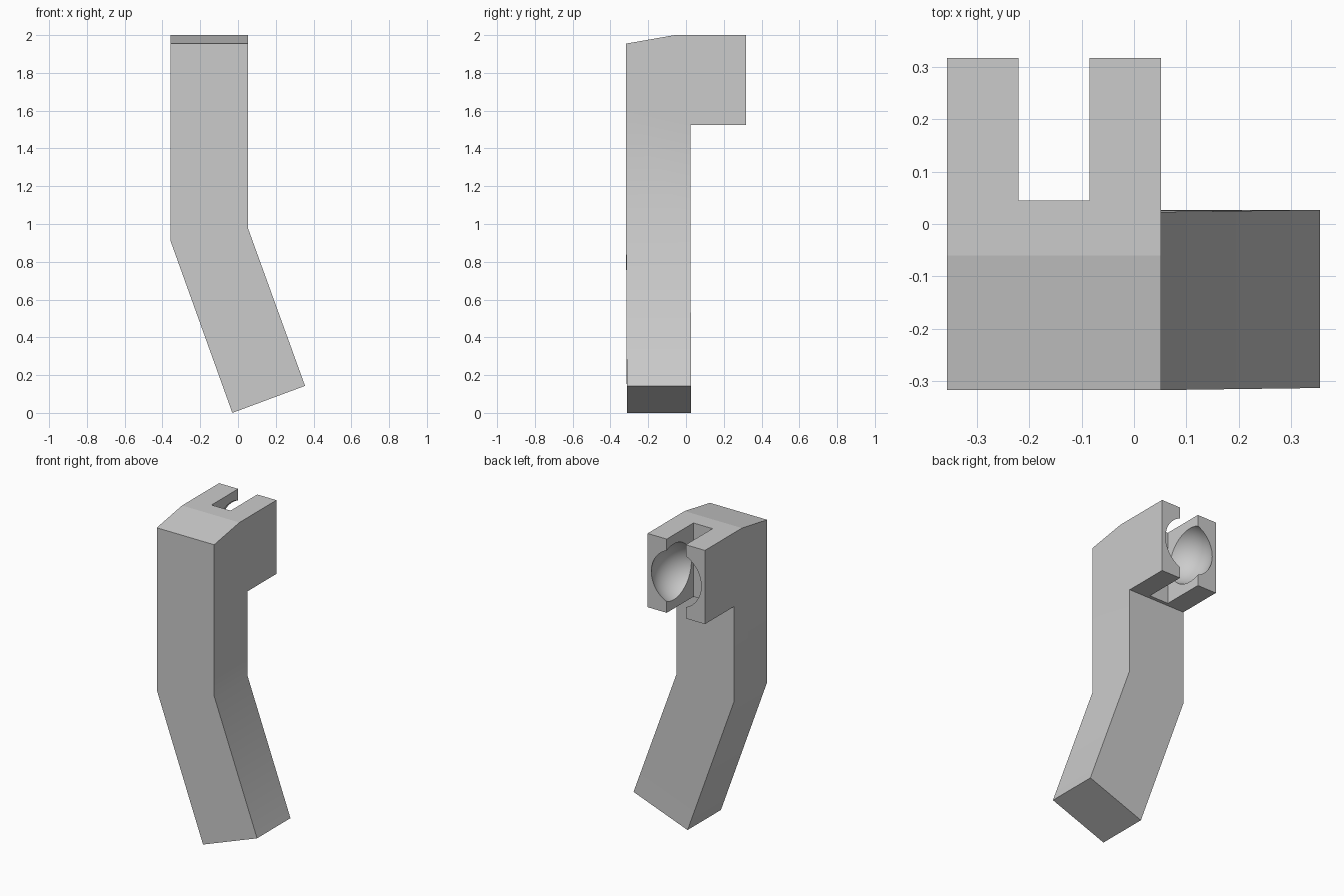
import bpy, bmesh, math

cube = bpy.data.objects.get("Cube")
if cube:
    bpy.data.objects.remove(cube, do_unlink=True)

grey = bpy.data.materials.new("plain grey")
grey.use_nodes = True
grey.diffuse_color = (0.6, 0.6, 0.6, 1)
grey.node_tree.nodes["Principled BSDF"].inputs["Base Color"].default_value = (0.6, 0.6, 0.6, 1)

X0, X1 = -0.357, 0.052          # head sides
FRONT, BACK, NECK = -0.317, 0.317, 0.023
MID = (X0 + X1) / 2


def loft(name, rings):
    """Closed solid through a list of equal-length point rings."""
    bm = bmesh.new()
    loops = [[bm.verts.new(p) for p in ring] for ring in rings]
    n = len(loops[0])
    for a, b in zip(loops, loops[1:]):
        for i in range(n):
            j = (i + 1) % n
            bm.faces.new((a[i], a[j], b[j], b[i]))
    bm.faces.new(loops[0][::-1])
    bm.faces.new(loops[-1])
    bmesh.ops.recalc_face_normals(bm, faces=bm.faces[:])
    mesh = bpy.data.meshes.new(name)
    bm.to_mesh(mesh)
    bm.free()
    mesh.materials.append(grey)
    obj = bpy.data.objects.new(name, mesh)
    bpy.context.collection.objects.link(obj)
    return obj


def boolean(target, tool, operation):
    mod = target.modifiers.new(operation, 'BOOLEAN')
    mod.operation, mod.object, mod.solver = operation, tool, 'EXACT'
    bpy.context.view_layer.objects.active = target
    bpy.ops.object.modifier_apply(modifier=mod.name)
    bpy.data.objects.remove(tool, do_unlink=True)


def ring(left, right, shift=0):
    """Rectangular arm section between two (x, z) edge points."""
    (xl, zl), (xr, zr) = left, right
    f, b = FRONT + shift, NECK + shift
    return [(xl, f, zl), (xr, f, zr), (xr, b, zr), (xl, b, zl)]


# Bent arm: lower end, bend, underside of the head
body = loft("bent_arm", [
    ring((-0.03, 0), (0.355, 0.143), 0.004),
    ring((X0, 0.91), (X1, 0.98)),
    ring((X0, 1.6), (X1, 1.6)),
])

# Head block with sloping front top
profile = [(FRONT, 1.6), (FRONT, 1.955), (-0.06, 2), (BACK, 2),
           (BACK, 1.525), (NECK, 1.525), (NECK, 1.6)]
head = loft("head", [[(x, y, z) for y, z in profile] for x in (X0, X1)])
boolean(body, head, 'UNION')

# Vertical slot between the two prongs
slot_w = 0.068
slot = loft("slot_cutter", [
    [(MID - slot_w, 0.045, z), (MID + slot_w, 0.045, z),
     (MID + slot_w, 0.5, z), (MID - slot_w, 0.5, z)] for z in (1.4, 2.1)])
boolean(body, slot, 'DIFFERENCE')

# Ball socket hollowed into the prongs
bpy.ops.mesh.primitive_uv_sphere_add(segments=64, ring_count=32, radius=0.192,
                                     location=(MID, 0.245, 1.762))
ball = bpy.context.object
ball.data.materials.append(grey)
boolean(body, ball, 'DIFFERENCE')

# Smooth the socket and the bend, keep the head slope crisp
body.name = "arm_with_socket"
bpy.ops.object.select_all(action='DESELECT')
body.select_set(True)
bpy.context.view_layer.objects.active = body
bpy.ops.object.shade_smooth_by_angle(angle=math.radians(30))
for edge in body.data.edges:
    if all(abs(body.data.vertices[v].co.y + 0.06) < 0.002 for v in edge.vertices):
        edge.use_edge_sharp = True
